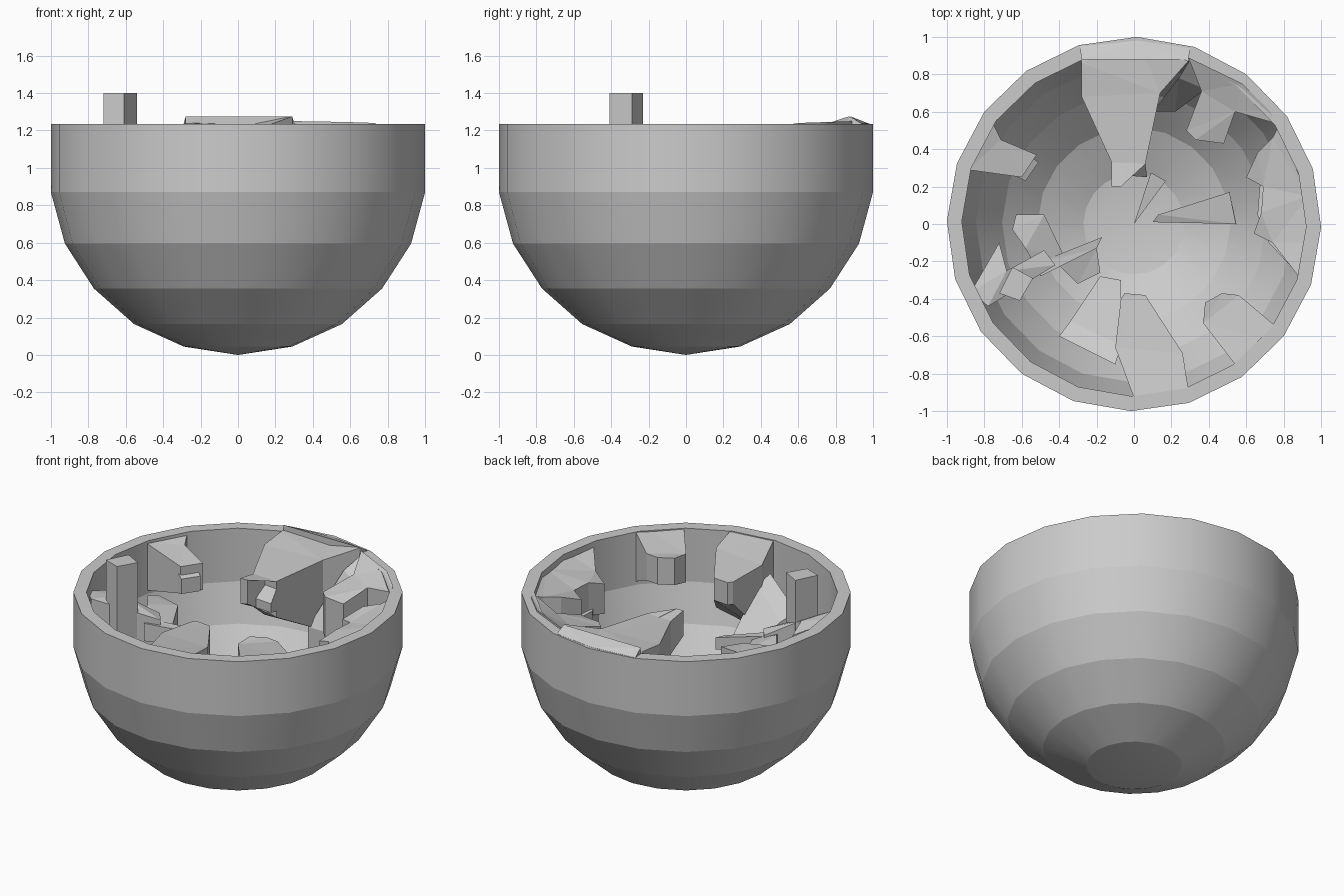
import bpy, bmesh, math

SIDES = 20
TURN = math.radians(-0.9)


def finish(bm, name):
    bmesh.ops.recalc_face_normals(bm, faces=bm.faces)
    me = bpy.data.meshes.new(name)
    bm.to_mesh(me)
    bm.free()
    ob = bpy.data.objects.new(name, me)
    bpy.context.collection.objects.link(ob)
    return ob


def bowl(name, profile):
    """Revolve a profile that starts and ends on the axis, keeping ring edges crisp."""
    bm = bmesh.new()
    rings = []
    for r, z in profile:
        if r == 0:
            rings.append([bm.verts.new((0, 0, z))] * SIDES)
        else:
            rings.append([bm.verts.new((r * math.cos(TURN + math.tau * i / SIDES),
                                        r * math.sin(TURN + math.tau * i / SIDES), z))
                          for i in range(SIDES)])
    for a, b in zip(rings, rings[1:]):
        for i in range(SIDES):
            j = (i + 1) % SIDES
            bm.faces.new(list(dict.fromkeys((a[i], a[j], b[j], b[i])))).smooth = True
    for e in bm.edges:
        if abs(e.verts[0].co.z - e.verts[1].co.z) < 1e-5:
            e.smooth = False
    return finish(bm, name)


def chunk(name, outline):
    """Solid block from (x, y, top, bottom) corners."""
    bm = bmesh.new()
    top = [bm.verts.new((x, y, t)) for x, y, t, b in outline]
    low = [bm.verts.new((x, y, b)) for x, y, t, b in outline]
    n = len(outline)
    caps = [bm.faces.new(top), bm.faces.new(low)]
    for i in range(n):
        j = (i + 1) % n
        bm.faces.new((top[i], top[j], low[j], low[i]))
    bmesh.ops.triangulate(bm, faces=caps)
    return finish(bm, name)


# Shell with even wall thickness
bowl("bowl_shell", [(0, 0), (.29, .045), (.555, .165), (.77, .355), (.925, .595),
                    (1, .87), (1, 1.235), (.92, 1.235), (.92, .88), (.845, .63),
                    (.705, .42), (.515, .245), (.27, .13), (0, .09)])

# Large spur from the back rim
chunk("back_spur", [(-.29, .95, 1.235, .92), (-.28, .86, 1.24, .86), (-.28, .68, 1.22, .75),
                    (-.12, .33, 1.2, .98), (-.12, .2, 1.22, 1.05), (-.07, .2, 1.22, 1.06),
                    (-.03, .33, 1.2, .98), (.06, .32, 1.2, .96), (.14, .7, 1.22, .75),
                    (.29, .87, 1.275, .86), (.3, .94, 1.235, .92), (.02, .98, 1.235, .92),
                    ])
chunk("back_spur_crest", [(-.29, .95, 1.236, 1.2), (-.28, .88, 1.275, 1.2),
                          (.29, .88, 1.275, 1.2), (.3, .94, 1.236, 1.2), (.02, .98, 1.236, 1.2)])
chunk("back_spur_notch", [(-.03, .34, 1.16, 1.0), (-.05, .26, 1.08, 1.02),
                          (.07, .25, 1.08, 1.02), (.06, .33, 1.16, 1.0)])

# Back right ledges
chunk("back_right_wedge", [(.1, .6, .8, .6), (.24, .78, 1.15, .65), (.3, .88, 1.23, .85),
                           (.38, .72, 1.1, .6), (.22, .6, .8, .55)])
chunk("back_right_block", [(.28, .5, 1.12, .85), (.33, .45, 1.12, .85), (.48, .43, 1.12, .85),
                           (.54, .6, 1.18, .8), (.75, .54, 1.23, .9), (.73, .6, 1.24, .9),
                           (.58, .75, 1.245, .9), (.29, .89, 1.25, .9), (.36, .71, 1.18, .75)])

# Right side ledge in two steps
chunk("right_ledge", [(.6, .25, 1.12, .92), (.66, .38, 1.17, .9), (.74, .46, 1.18, .9),
                      (.77, .52, 1.2, .9), (.93, .15, 1.2, .9), (.93, -.1, 1.2, .9),
                      (.88, -.28, 1.2, .9), (.74, -.1, 1.14, .85), (.64, -.05, 1.1, .9),
                      (.68, .06, 1.14, .92), (.69, .2, 1.14, .92)])
chunk("right_lower_step", [(.72, -.1, 1.0, .6), (.66, .05, .95, .55), (.68, .3, .95, .55),
                           (.85, .4, 1.0, .75), (.92, .05, 1.0, .8), (.86, -.25, 1.0, .75)])

# Front right block
chunk("front_right_block", [(.37, -.53, 1.19, 1.0), (.38, -.42, 1.2, 1.02), (.47, -.37, 1.2, 1.02),
                            (.56, -.38, 1.2, 1.02), (.75, -.54, 1.23, .9), (.7, -.62, 1.23, .9),
                            (.54, -.75, 1.23, .9)])

# Front spur and its darker lower shoulder
chunk("front_spur", [(-.07, -.4, 1.17, 1.02), (-.05, -.37, 1.17, 1.02), (.06, -.38, 1.17, 1.02),
                     (.26, -.69, 1.2, .8), (.29, -.88, 1.23, .88), (0, -.93, 1.23, .88),
                     (-.1, -.66, 1.19, .75)])
chunk("front_shoulder", [(-.18, -.28, .72, .5), (-.07, -.3, .72, .5), (-.07, -.65, 1.05, .6),
                         (-.1, -.75, 1.1, .65), (-.4, -.6, .98, .55), (-.34, -.52, .93, .5)])

# Left front cluster: post, wall block, slanted beam, inner block
chunk("left_post", [(-.72, -.37, 1.4, .9), (-.61, -.41, 1.4, .9),
                    (-.54, -.29, 1.4, .9), (-.65, -.23, 1.4, .9)])
chunk("left_wall_block", [(-.87, -.36, 1.15, .8), (-.78, -.44, 1.15, .8), (-.42, -.22, 1.02, .62),
                          (-.48, -.14, 1.02, .62), (-.68, -.25, 1.13, .62), (-.72, -.1, 1.1, .6)])
chunk("left_beam", [(-.5, -.28, 1.0, .88), (-.2, -.13, .95, .87),
                    (-.17, -.07, .95, .87), (-.52, -.21, 1.0, .88)])
chunk("left_inner_block", [(-.65, -.03, 1.05, .55), (-.63, .05, 1.03, .5), (-.48, .05, 1.0, .5),
                           (-.36, -.2, .95, .5), (-.5, -.27, 1.0, .5), (-.58, -.13, 1.05, .5)])
chunk("left_floor_block", [(-.4, -.22, .85, .4), (-.2, -.13, .8, .35),
                           (-.18, -.26, .78, .3), (-.3, -.32, .8, .35)])

# Left back block with a stepped tip
chunk("left_back_block", [(-.89, .29, 1.22, .9), (-.76, .55, 1.22, .9), (-.71, .45, 1.19, .9),
                          (-.52, .37, 1.15, .97), (-.6, .25, 1.15, .97)])
chunk("left_back_tip", [(-.62, .25, 1.1, .97), (-.58, .23, 1.08, .98), (-.51, .33, 1.08, .98),
                        (-.55, .36, 1.1, .97)])

# Small raised shards on the floor
chunk("floor_shard", [(.1, .01, .45, .35), (.13, .05, .45, .35), (.51, .17, .3, .2), (.545, 0, .3, .2)])
chunk("center_shard", [(0, 0, .16, .08), (.17, .23, .22, .1), (.09, .275, .22, .1)])
